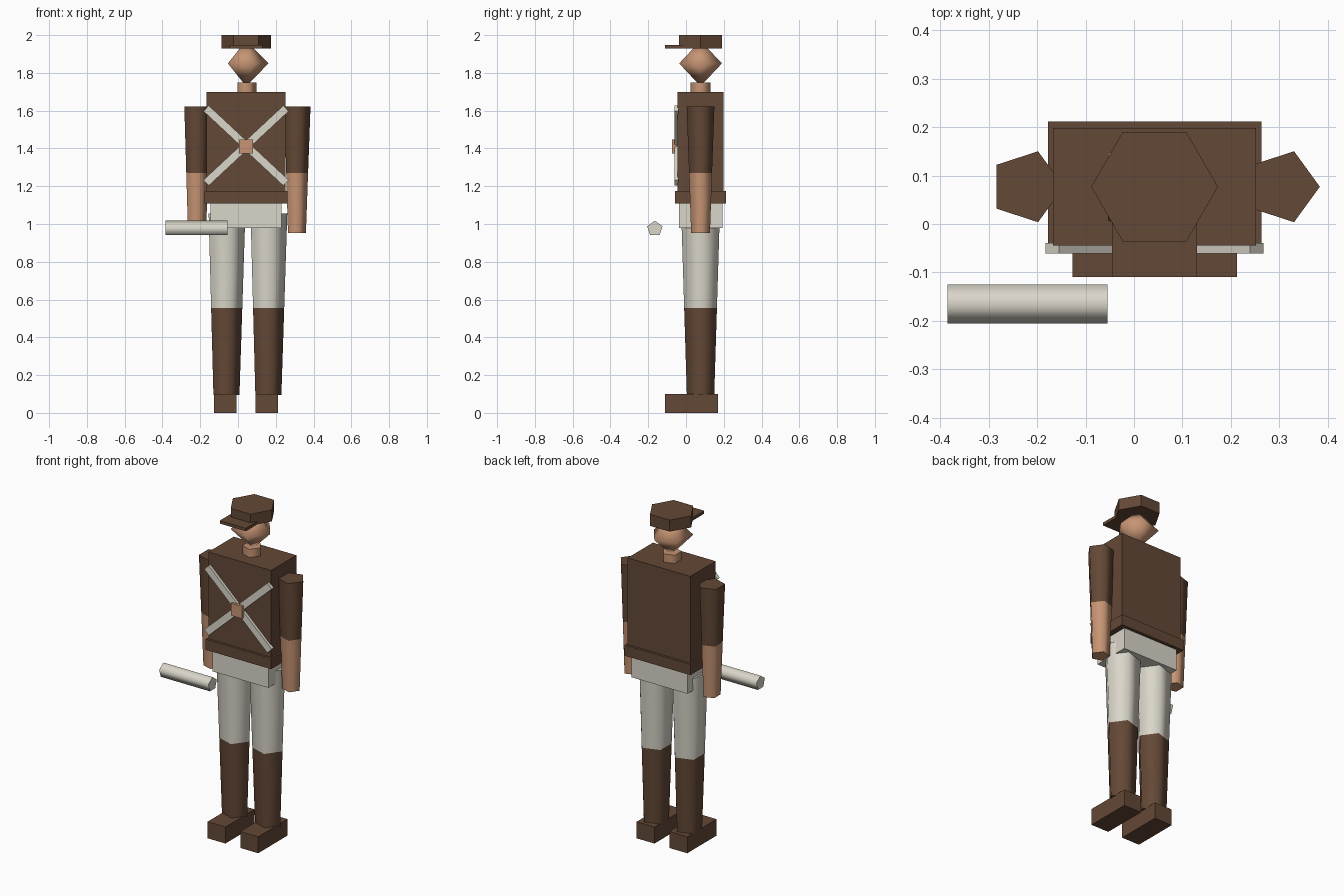
import bpy, bmesh
from math import cos, sin, pi, radians
from mathutils import Matrix

cube = bpy.data.objects.get("Cube")
if cube:
    bpy.data.objects.remove(cube, do_unlink=True)

CX, CY = 0.0425, 0.077   # centre line of the body


def material(name, rgb):
    m = bpy.data.materials.new(name)
    m.use_nodes = True
    m.diffuse_color = (*rgb, 1)
    m.node_tree.nodes["Principled BSDF"].inputs["Base Color"].default_value = (*rgb, 1)
    return m


BROWN = material("brown cloth", (0.127, 0.065, 0.037))
CREAM = material("cream cloth", (0.70, 0.67, 0.585))
SKIN = material("skin", (0.57, 0.30, 0.175))


def finish(name, bm, mats):
    bmesh.ops.recalc_face_normals(bm, faces=bm.faces)
    me = bpy.data.meshes.new(name)
    bm.to_mesh(me)
    bm.free()
    for m in mats:
        me.materials.append(m)
    ob = bpy.data.objects.new(name, me)
    bpy.context.collection.objects.link(ob)
    return ob


def box(name, mat, centre, size, turn=0):
    bm = bmesh.new()
    bmesh.ops.create_cube(bm, size=1)
    bm.transform(Matrix.Translation(centre) @ Matrix.Rotation(turn, 4, 'Y')
                 @ Matrix.Diagonal((*size, 1)))
    return finish(name, bm, [mat])


def prism(name, mats, centre, rings, sides=5, smooth=True):
    """Stack of (radius, height) rings; band i takes material i."""
    bm = bmesh.new()
    loops = []
    for r, z in rings:
        count = sides if r else 1
        loops.append([bm.verts.new((r * cos(2 * pi * i / sides),
                                    r * sin(2 * pi * i / sides), z))
                      for i in range(count)])
    for band, (a, b) in enumerate(zip(loops, loops[1:])):
        for i in range(sides):
            quad = [a[i % len(a)], a[(i + 1) % len(a)],
                    b[(i + 1) % len(b)], b[i % len(b)]]
            f = bm.faces.new(list(dict.fromkeys(quad)))
            f.material_index = min(band, len(mats) - 1)
            f.smooth = smooth
    # flat end caps
    for loop, index in ((loops[0], 0), (loops[-1], len(mats) - 1)):
        if len(loop) > 1:
            bm.faces.new(loop).material_index = index
    ob = finish(name, bm, mats)
    ob.location = centre
    return ob


# Torso, belt and hips
box("coat", BROWN, (CX, CY, 1.42), (0.42, 0.242, 0.56))
box("coat_hem", BROWN, (CX, CY, 1.142), (0.441, 0.27, 0.065))
box("hips", CREAM, (CX, CY, 1.045), (0.375, 0.23, 0.13))

# Crossed chest straps and buckle
for side, turn in (("right", 43), ("left", -43)):
    box(side + "_chest_strap", CREAM, (CX, -0.05, 1.415),
        (0.578, 0.022, 0.041), radians(turn))
box("buckle", SKIN, (CX, -0.062, 1.41), (0.075, 0.026, 0.075))

# Limbs
for side, s in (("right", -1), ("left", 1)):
    prism(side + "_arm", [SKIN, BROWN], (CX + s * 0.2645, CY, 0),
          [(0.0525, 0.953), (0.064, 1.27), (0.077, 1.622)])
    prism(side + "_leg", [BROWN, CREAM], (CX + s * 0.111, CY, 0),
          [(0.0762, 0.095), (0.0912, 0.555), (0.1075, 1.055)])
    box(side + "_foot", BROWN, (CX + s * 0.11, 0.03, 0.05), (0.12, 0.28, 0.1))

# Neck, head and cap
prism("neck", [SKIN], (CX, CY, 0), [(0.055, 1.69), (0.055, 1.75)])
prism("head", [SKIN], (CX, CY, 1.85), [(0, -0.12), (0.119, 0), (0, 0.12)])
prism("cap", [BROWN], (CX, CY, 0), [(0.131, 1.93), (0.131, 2.0)],
      sides=6, smooth=False)
box("cap_visor", BROWN, (CX, -0.03, 1.939), (0.175, 0.16, 0.018))

# Rolled tube held out in front, lying along x with a corner up
tube = prism("rolled_tube", [CREAM], (-0.22, -0.165, 0.975),
             [(0.0425, -0.165), (0.0425, 0.165)])
tube.rotation_euler = (0, radians(-90), 0)
